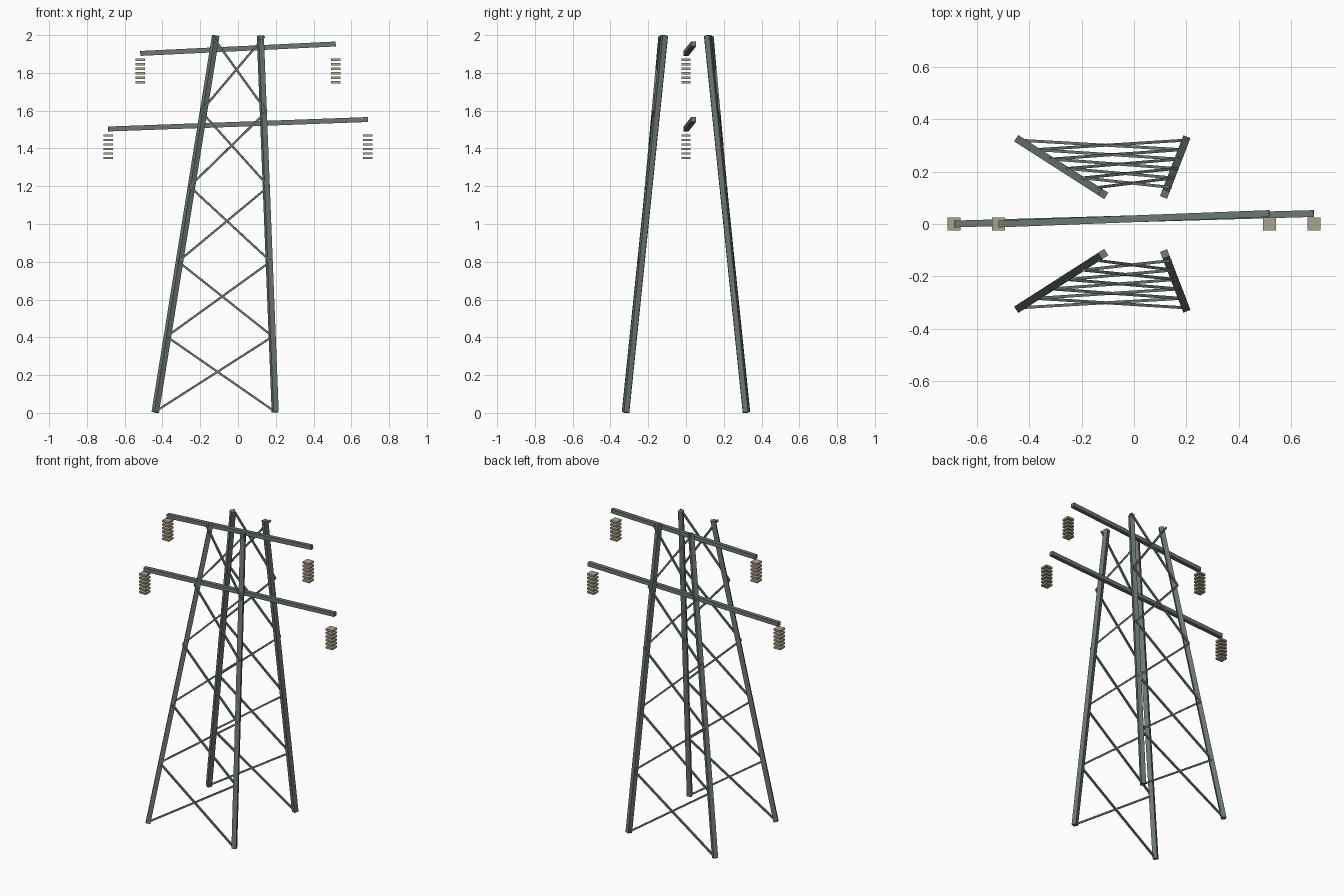
import bpy, bmesh
from mathutils import Vector, Matrix

if "Cube" in bpy.data.objects:
    bpy.data.objects.remove(bpy.data.objects["Cube"])


def material(name, color):
    m = bpy.data.materials.new(name)
    m.diffuse_color = color
    m.use_nodes = True
    m.node_tree.nodes["Principled BSDF"].inputs["Base Color"].default_value = m.diffuse_color
    return m


STEEL = material("steel", (0.15, 0.19, 0.17, 1))
CERAMIC = material("ceramic", (0.42, 0.37, 0.27, 1))


def finish(bm, name, mat):
    mesh = bpy.data.meshes.new(name)
    bm.to_mesh(mesh)
    bm.free()
    mesh.materials.append(mat)
    ob = bpy.data.objects.new(name, mesh)
    bpy.context.collection.objects.link(ob)
    return ob


def add_beam(bm, a, b, t):
    """Square bar of thickness t from a to b."""
    a, b = Vector(a), Vector(b)
    d = b - a
    rot = d.to_track_quat('Z', 'Y').to_matrix().to_4x4()
    mat = Matrix.Translation((a + b) / 2) @ rot @ Matrix.Diagonal((t, t, d.length, 1))
    bmesh.ops.create_cube(bm, size=1, matrix=mat)


def lerp(a, b, f):
    return a + (b - a) * f


# Four leaning legs: steep on the right, more splayed on the left
for face, s in (("front", -1), ("back", 1)):
    for side, foot, head in (("left", -0.438, -0.118), ("right", 0.197, 0.118)):
        bm = bmesh.new()
        add_beam(bm, (foot, s * 0.32, 0.003), (head, s * 0.115, 1.997), 0.029)
        finish(bm, f"{face}_{side}_leg", STEEL)

# Crossed bracing on the front and back faces, five bays
BAYS = 5
for face, s in (("front", -1), ("back", 1)):
    bm = bmesh.new()
    for i in range(BAYS):
        f0, f1 = i / BAYS, (i + 1) / BAYS

        def node(side, f):
            x = lerp(-0.438, -0.135, f) if side < 0 else lerp(0.195, 0.14, f)
            return (x, s * lerp(0.32, 0.14, f), lerp(0.007, 1.993, f))

        add_beam(bm, node(-1, f0), node(1, f1), 0.011)
        add_beam(bm, node(1, f0), node(-1, f1), 0.011)
    finish(bm, f"{face}_bracing", STEEL)

# Slightly tilted cross arms with a stack of square insulator plates at each end
for level, reach, z in (("lower", 0.687, 1.503), ("upper", 0.517, 1.903)):
    bm = bmesh.new()
    add_beam(bm, (-reach, 0.0, z), (reach, 0.04, z + 0.05), 0.026)
    finish(bm, f"{level}_cross_arm", STEEL)
    for side, s in (("left", -1), ("right", 1)):
        bm = bmesh.new()
        for k in range(6):
            m = Matrix.Translation((s * reach, 0, z - 0.034 - 0.0238 * k))
            bmesh.ops.create_cube(bm, size=1, matrix=m @ Matrix.Diagonal((0.05, 0.05, 0.012, 1)))
        finish(bm, f"{level}_{side}_insulator", CERAMIC)
